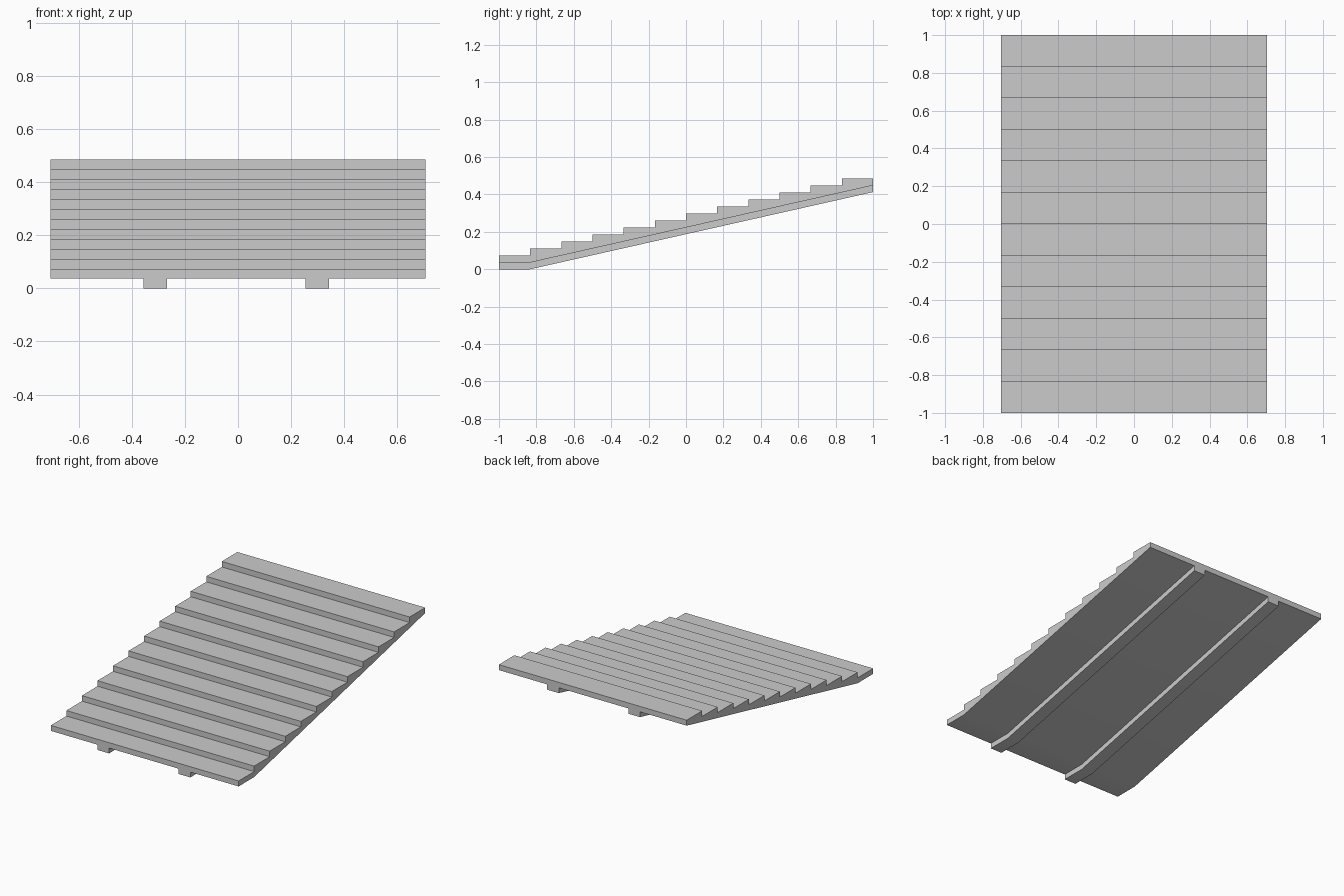
import bpy, bmesh

if "Cube" in bpy.data.objects:
    bpy.data.objects.remove(bpy.data.objects["Cube"])

STEPS = 12
RUN = 2.0 / STEPS
RISE = 0.0375
THICK = 0.036


def extrude_profile(name, profile, x0, x1):
    """Extrude a closed (y, z) profile along x into a solid object."""
    bm = bmesh.new()
    face = bm.faces.new([bm.verts.new((x0, y, z)) for y, z in profile])
    geom = bmesh.ops.extrude_face_region(bm, geom=[face])["geom"]
    moved = [g for g in geom if isinstance(g, bmesh.types.BMVert)]
    bmesh.ops.translate(bm, verts=moved, vec=(x1 - x0, 0, 0))
    bmesh.ops.recalc_face_normals(bm, faces=bm.faces)
    mesh = bpy.data.meshes.new(name)
    bm.to_mesh(mesh)
    bm.free()
    obj = bpy.data.objects.new(name, mesh)
    bpy.context.collection.objects.link(obj)
    return obj


def underside(z):
    """Flat foot under the first step, then the slope up to the back."""
    return [(-1, z), (-1 + RUN, z), (1, z + RISE * (STEPS - 1))]


# Stair flight: sloped underside with stepped top
steps = []
for i in reversed(range(STEPS)):
    z = 2 * THICK + 0.001 + i * RISE
    steps += [(-1 + (i + 1) * RUN, z), (-1 + i * RUN, z)]
flight = extrude_profile("stair_flight", underside(THICK) + steps, -0.705, 0.705)

# Two support beams following the underside
beam_profile = underside(0) + underside(THICK)[::-1]
beams = [extrude_profile("support_beam_left", beam_profile, -0.355, -0.268),
         extrude_profile("support_beam_right", beam_profile, 0.255, 0.342)]

# Soft bend on the underside, crisp steps
for obj in [flight] + beams:
    bpy.ops.object.select_all(action="DESELECT")
    obj.select_set(True)
    bpy.context.view_layer.objects.active = obj
    bpy.ops.object.shade_smooth_by_angle()
